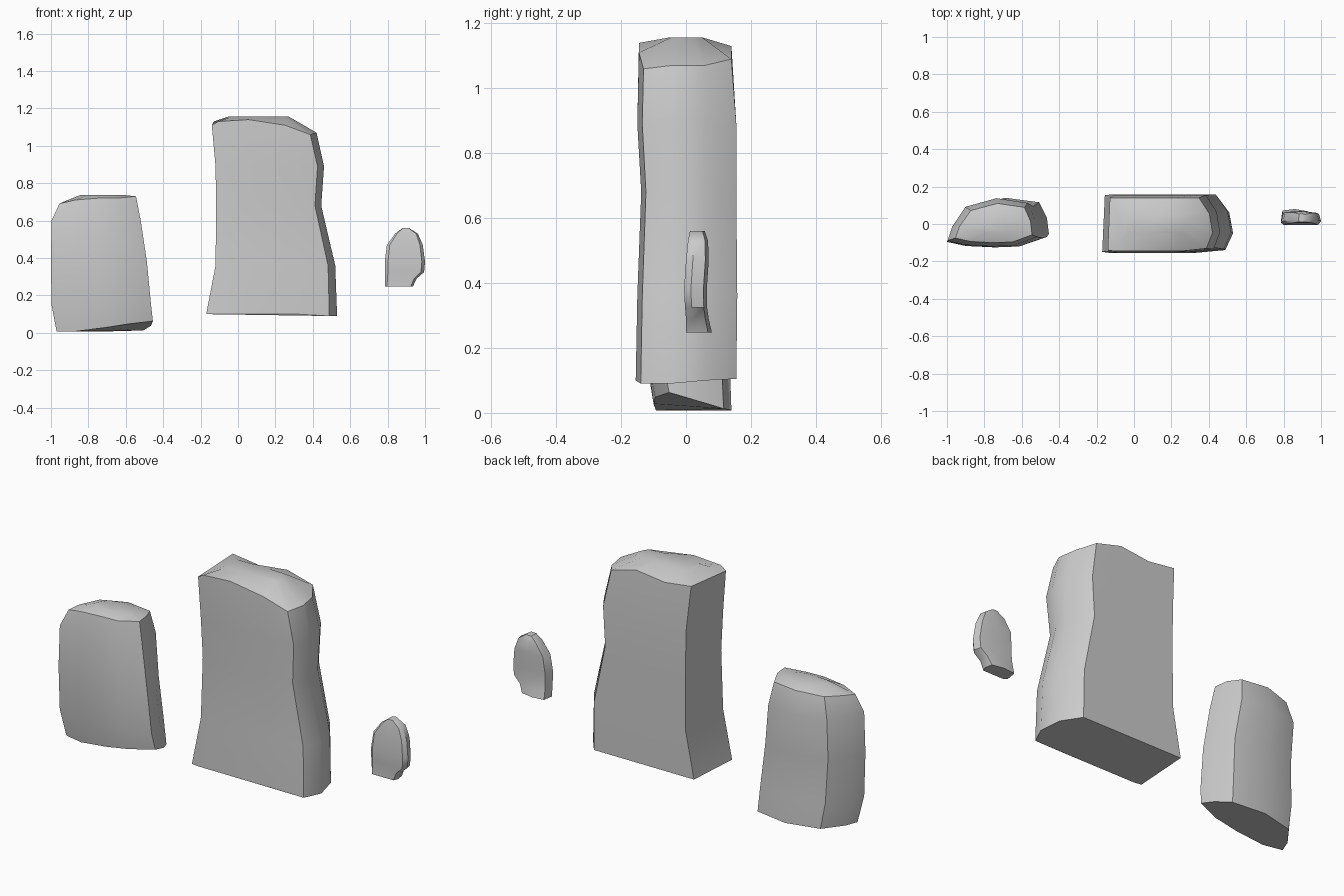
import bpy, bmesh, math


def stone(name, plan, rows, angle=38):
    """Loft a plan outline (u, v, bottom dz, top dz) through rows (z, left, right, front, back)."""
    bm = bmesh.new()
    rings = []
    for i, (z, xl, xr, yf, yb) in enumerate(rows):
        ring = []
        for u, v, low, high in plan:
            dz = low if i == 0 else high if i == len(rows) - 2 else 0
            ring.append(bm.verts.new((xl + u * (xr - xl), yf + v * (yb - yf), z + dz)))
        rings.append(ring)
    n = len(plan)
    for a, b in zip(rings, rings[1:]):
        for j in range(n):
            k = (j + 1) % n
            bm.faces.new((a[j], a[k], b[k], b[j]))
    bm.faces.new(rings[0][::-1])
    bm.faces.new(rings[-1])
    bmesh.ops.recalc_face_normals(bm, faces=bm.faces)
    mesh = bpy.data.meshes.new(name)
    bm.to_mesh(mesh)
    bm.free()
    obj = bpy.data.objects.new(name, mesh)
    bpy.context.collection.objects.link(obj)
    bpy.ops.object.select_all(action='DESELECT')
    obj.select_set(True)
    bpy.context.view_layer.objects.active = obj
    bpy.ops.object.shade_smooth_by_angle(angle=math.radians(angle))
    return obj


# Tall middle slab: flat front and back, rounded right side, flared foot
stone("tall_stone",
      [(0, 0.02, 0, .01), (.06, 0, 0, .03), (.35, 0, 0, .04), (.70, 0, 0, .01),
       (.94, .05, -.01, -.04), (1, .34, -.01, -.03), (.97, .7, 0, -.03),
       (.87, 1, .005, -.01), (.6, 1, .005, .03), (.3, 1, .005, .01), (.02, 1, .005, .03)],
      [(.10, -.17, .53, -.155, .155),
       (.36, -.12, .52, -.15, .158),
       (.68, -.117, .445, -.138, .155),
       (.89, -.12, .46, -.15, .155),
       (1.10, -.14, .42, -.145, .14),
       (1.157, -.05, .27, -.05, .05)])

# Left slab: gently bowed front, humped back, narrow flat right side
stone("left_stone",
      [(0, .12, 0, -.01), (.2, .03, 0, .01), (.5, 0, .02, .02), (.75, .02, .04, .02),
       (1, .2, .055, .03), (.98, .55, .03, .03), (.90, .9, .005, .02),
       (.55, 1, 0, .02), (.2, .82, 0, .01), (.05, .4, 0, 0)],
      [(.008, -.97, -.455, -.10, .14),
       (.15, -.997, -.465, -.12, .135),
       (.38, -1.0, -.487, -.125, .12),
       (.60, -.997, -.52, -.12, .138),
       (.70, -.955, -.545, -.10, .11),
       (.738, -.84, -.62, -.05, .06)])

# Small floating stone: thin flake with a pointed-oval outline
stone("small_stone",
      [(0, .2, 0, 0), (.08, 0, 0, 0), (.5, 0, 0, 0), (.92, 0, 0, 0),
       (1, .3, 0, 0), (.95, .85, 0, 0), (.5, 1, 0, 0), (.06, .9, 0, 0)],
      [(.247, .785, .935, 0, .08),
       (.29, .785, .955, 0, .07),
       (.325, .785, .995, -.003, .065),
       (.38, .785, 1.0, -.006, .064),
       (.47, .796, .988, 0, .07),
       (.53, .84, .962, .006, .068),
       (.56, .88, .915, .012, .058)])
